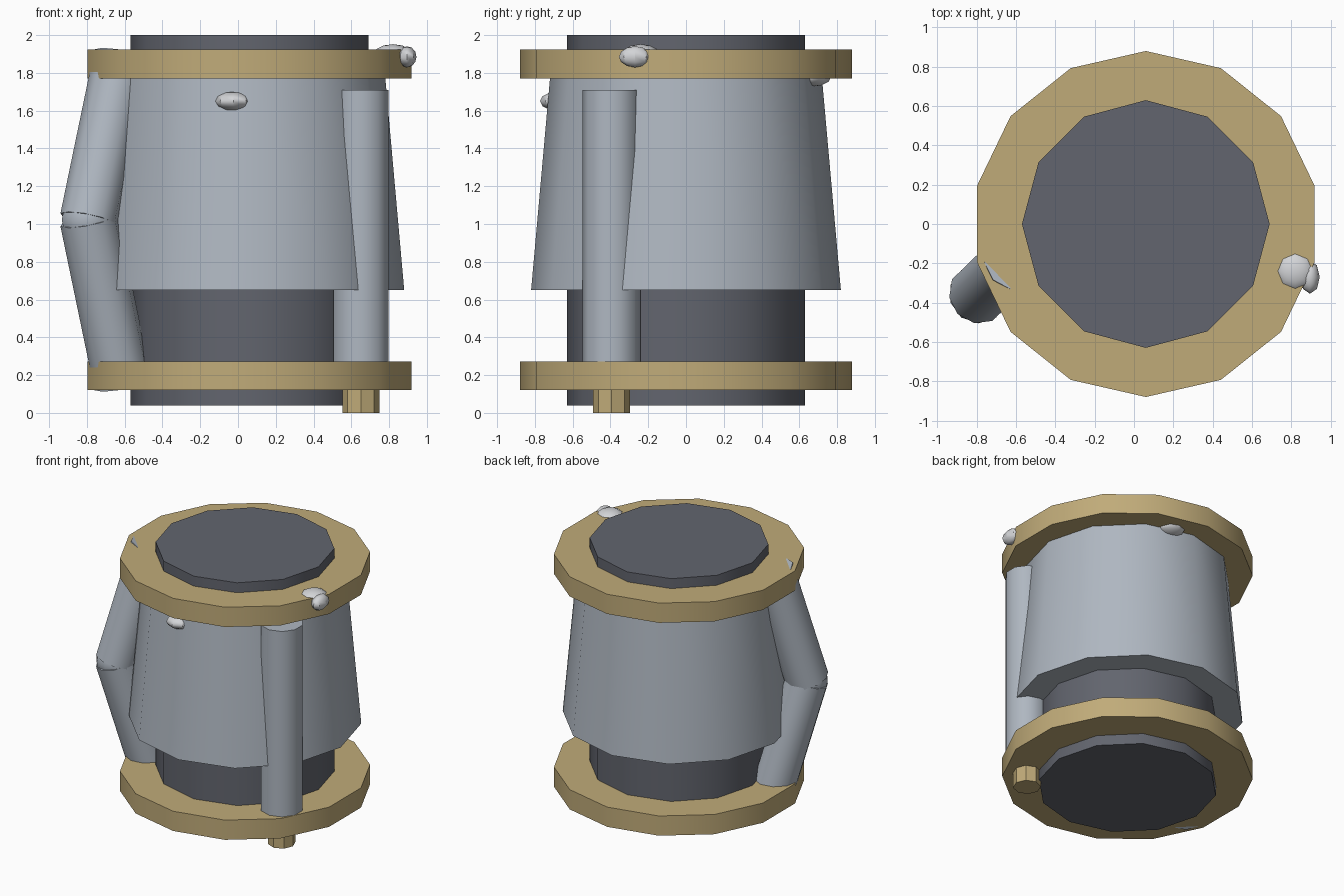
import bpy, math
from mathutils import Vector

if "Cube" in bpy.data.objects:
    bpy.data.objects.remove(bpy.data.objects["Cube"])


def material(name, rgb):
    m = bpy.data.materials.new(name)
    m.diffuse_color = (*rgb, 1)
    m.use_nodes = True
    m.node_tree.nodes["Principled BSDF"].inputs["Base Color"].default_value = m.diffuse_color
    return m


BRASS = material("brass", (0.527, 0.407, 0.191))
STEEL = material("blue_grey_steel", (0.429, 0.474, 0.533))
DARK = material("dark_iron", (0.122, 0.130, 0.156))
BOLT = material("pale_bolt", (0.65, 0.66, 0.68))
CX = 0.06  # axis of the drum


def finish(name, mat):
    ob = bpy.context.object
    ob.name = name
    ob.data.materials.append(mat)
    bpy.ops.object.shade_smooth_by_angle(angle=math.radians(40))
    return ob


def tube(name, start, end, r1, sides, mat, r2=None):
    """Capped cylinder or cone between two points."""
    a, b = Vector(start), Vector(end)
    d = b - a
    bpy.ops.mesh.primitive_cone_add(
        vertices=sides, radius1=r1, radius2=r1 if r2 is None else r2,
        depth=d.length, location=(a + b) / 2,
        rotation=d.to_track_quat('Z', 'Y').to_euler())
    return finish(name, mat)


def ball(name, loc, size, mat, segs=8, rings=6, turn=0):
    bpy.ops.mesh.primitive_uv_sphere_add(
        segments=segs, ring_count=rings, radius=1, location=loc,
        rotation=(0, 0, math.radians(turn)))
    bpy.context.object.scale = size
    return finish(name, mat)


# Drum: inner core, flared jacket and two flanges
tube("core", (CX, 0, 0.04), (CX, 0, 2.0), 0.63, 12, DARK)
tube("jacket", (CX, 0, 0.65), (CX, 0, 1.85), 0.82, 12, STEEL, 0.713)
for name, z in (("lower_flange", 0.12), ("upper_flange", 1.77)):
    tube(name, (CX, 0, z), (CX, 0, z + 0.153), 0.88, 14, BRASS)

# Straight side pipe with its small foot
tube("straight_pipe", (0.652, -0.395, 0.2), (0.652, -0.395, 1.71), 0.153, 10, STEEL)
tube("foot", (0.65, -0.395, 0), (0.65, -0.395, 0.2), 0.098, 8, BRASS)

# Bent side pipe: two halves meeting at an elbow
elbow = (-0.79, -0.355, 1.022)
tube("bent_pipe_upper", elbow, (-0.61, -0.18, 1.89), 0.155, 10, STEEL)
tube("bent_pipe_lower", (-0.61, -0.18, 0.155), elbow, 0.155, 10, STEEL)
ball("bent_pipe_elbow", elbow, (0.15, 0.15, 0.15), STEEL, 10, 8)

# Rounded bolt heads
ball("front_bolt", (-0.025, -0.675, 1.65), (0.098, 0.098, 0.052), BOLT)
ball("back_bolt", (0.22, 0.67, 1.78), (0.098, 0.098, 0.052), BOLT)
ball("flange_top_bolt", (0.82, -0.24, 1.90), (0.1, 0.1, 0.052), BOLT)
ball("flange_side_bolt", (0.895, -0.27, 1.885), (0.05, 0.085, 0.056), BOLT)
